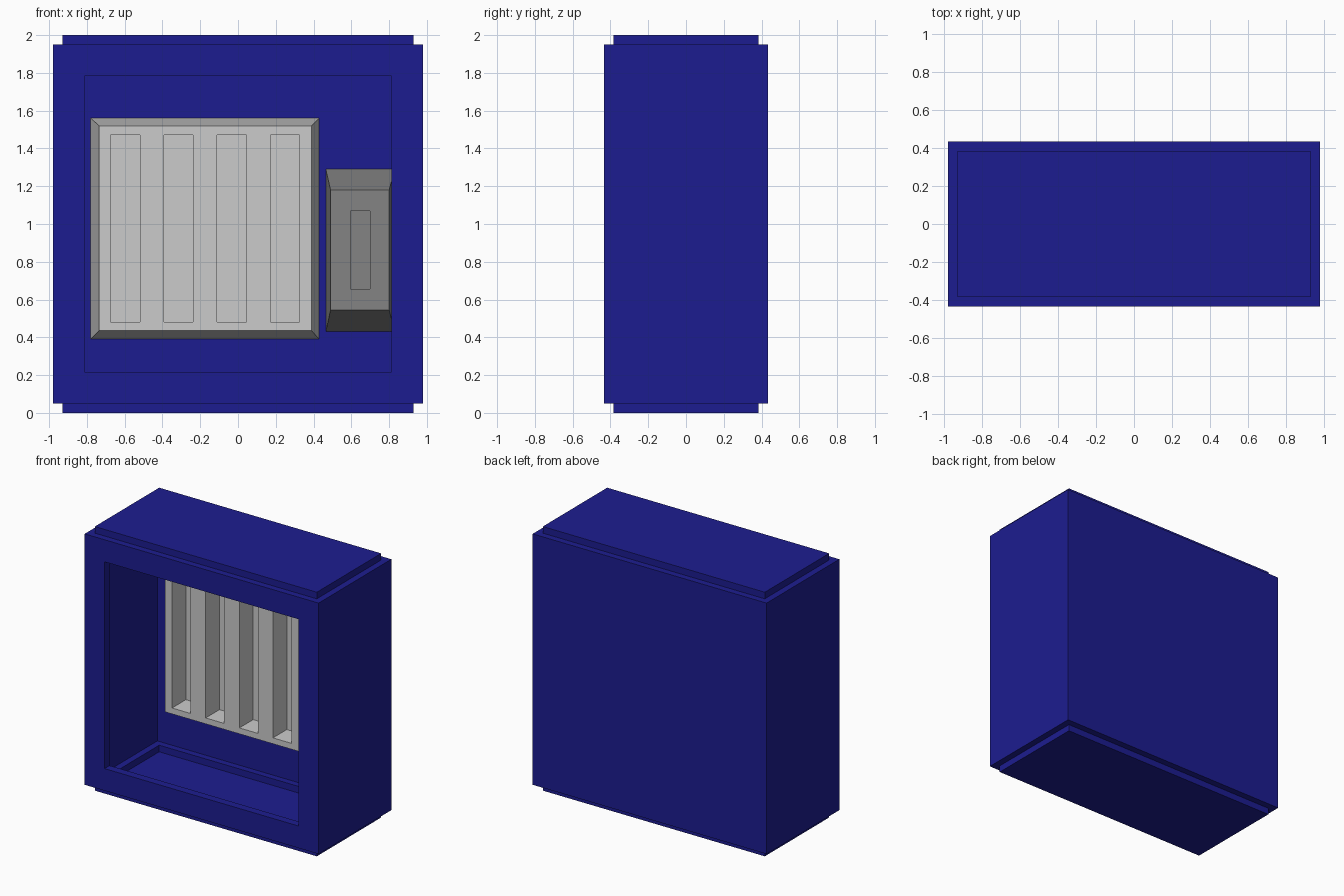
import bpy
import bmesh
from mathutils import Matrix, Vector

if "Cube" in bpy.data.objects:
    bpy.data.objects.remove(bpy.data.objects["Cube"])


def new_object(name, bm, color=None):
    bmesh.ops.recalc_face_normals(bm, faces=bm.faces)
    mesh = bpy.data.meshes.new(name)
    bm.to_mesh(mesh)
    bm.free()
    obj = bpy.data.objects.new(name, mesh)
    bpy.context.collection.objects.link(obj)
    if color:
        mat = bpy.data.materials.new(name + "_paint")
        mat.diffuse_color = (*color, 1)
        mat.use_nodes = True
        mat.node_tree.nodes["Principled BSDF"].inputs["Base Color"].default_value = mat.diffuse_color
        mesh.materials.append(mat)
    return obj


def add_box(bm, lo, hi):
    lo, hi = Vector(lo), Vector(hi)
    matrix = Matrix.Translation((lo + hi) / 2) @ Matrix.Diagonal((*(hi - lo), 1))
    return bmesh.ops.create_cube(bm, size=1, matrix=matrix)["verts"]


def face_towards(bm, direction):
    return max(bm.faces, key=lambda f: f.calc_center_median().dot(Vector(direction)))


def inset_and_push(bm, direction, inset, push):
    face = face_towards(bm, direction)
    bmesh.ops.inset_region(bm, faces=[face], thickness=inset, use_even_offset=True)
    # Straight step: extrude the inner panel along its direction
    moved = bmesh.ops.extrude_discrete_faces(bm, faces=[face])["faces"][0]
    bmesh.ops.translate(bm, verts=moved.verts, vec=Vector(direction) * push)
    return moved


# Cabinet: sheet shell with raised top, raised base and a lipped front opening
bm = bmesh.new()
add_box(bm, (-0.98, -0.435, 0.05), (0.98, 0.435, 1.95))
bm.normal_update()
opening = inset_and_push(bm, (0, -1, 0), 0.167, -0.06)
bmesh.ops.delete(bm, geom=[opening], context='FACES_ONLY')
for z in (1, -1):
    bm.normal_update()
    # Shift so the centre sits at the origin while picking top and bottom
    bmesh.ops.translate(bm, verts=bm.verts, vec=(0, 0, -1))
    inset_and_push(bm, (0, 0, z), 0.05, 0.05)
    bmesh.ops.translate(bm, verts=bm.verts, vec=(0, 0, 1))
new_object("cabinet", bm, (0.012, 0.012, 0.28))


def tapered_block(name, base, front, slots, color=None):
    """Block on the back wall; rectangles are (x0, x1, z0, z1)."""
    y_back, y_front, depth = 0.43, 0.175, 0.165
    bm = bmesh.new()
    rings = [[bm.verts.new((r[i], y, r[k])) for i, k in ((0, 2), (1, 2), (1, 3), (0, 3))]
             for r, y in ((base, y_back), (front, y_front))]
    bm.faces.new(rings[0])
    bm.faces.new(rings[1])
    for i in range(4):
        j = (i + 1) % 4
        bm.faces.new((rings[0][i], rings[0][j], rings[1][j], rings[1][i]))
    block = new_object(name, bm, color)

    # Slot cutters
    bm = bmesh.new()
    for x0, x1, z0, z1 in slots:
        add_box(bm, (x0, y_front - 0.1, z0), (x1, y_front + depth, z1))
    cutter = new_object(name + "_cutter", bm)
    cutter.hide_render = True
    mod = block.modifiers.new("slots", 'BOOLEAN')
    mod.object = cutter
    mod.operation = 'DIFFERENCE'
    mod.solver = 'EXACT'
    bpy.context.view_layer.objects.active = block
    bpy.ops.object.modifier_apply(modifier=mod.name)
    bpy.data.objects.remove(cutter)


# Large slotted block
tapered_block("slotted_block", (-0.78, 0.43, 0.39, 1.56), (-0.735, 0.39, 0.435, 1.52),
              [(-0.675 + 0.282 * i, -0.52 + 0.282 * i, 0.48, 1.47) for i in range(4)])

# Small dark block with one slot
tapered_block("small_block", (0.465, 0.83, 0.43, 1.29), (0.49, 0.80, 0.545, 1.18),
              [(0.595, 0.70, 0.655, 1.07)], (0.23, 0.23, 0.23))
